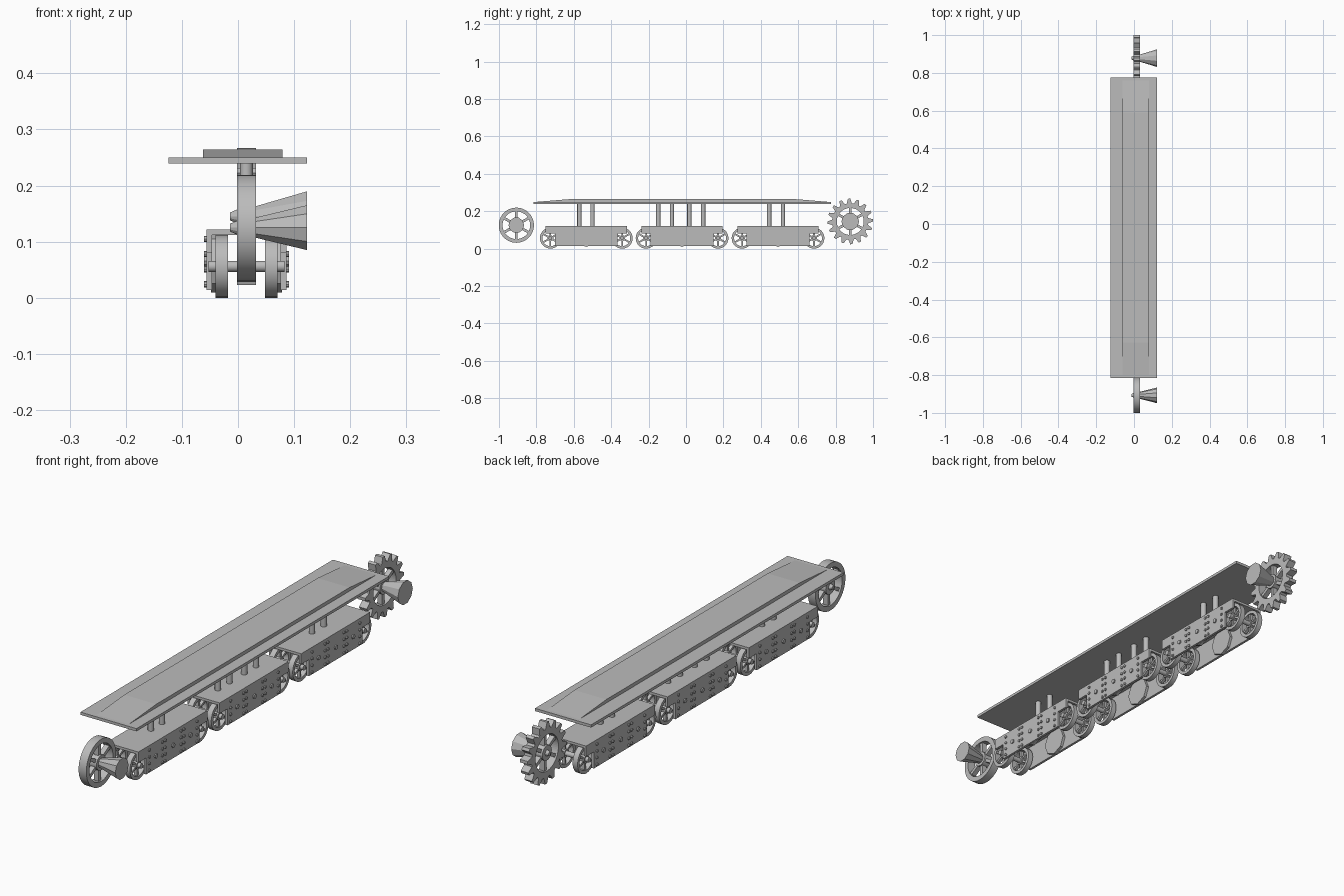
import bpy, bmesh, math
from mathutils import Matrix

cube = bpy.data.objects.get("Cube")
if cube:
    bpy.data.objects.remove(cube)

steel = bpy.data.materials.new("steel_grey")
steel.use_nodes = True
GREY = (0.5, 0.5, 0.5, 1)
steel.diffuse_color = GREY
steel.node_tree.nodes["Principled BSDF"].inputs["Base Color"].default_value = GREY
MID = 0.015  # lengthwise centre plane


def finish(name, bm, smooth=False):
    bmesh.ops.recalc_face_normals(bm, faces=bm.faces)
    mesh = bpy.data.meshes.new(name)
    bm.to_mesh(mesh)
    bm.free()
    mesh.materials.append(steel)
    ob = bpy.data.objects.new(name, mesh)
    bpy.context.collection.objects.link(ob)
    if smooth:
        bpy.ops.object.select_all(action='DESELECT')
        ob.select_set(True)
        bpy.context.view_layer.objects.active = ob
        bpy.ops.object.shade_smooth_by_angle(angle=math.radians(35))
    return ob


def add_prism(bm, outline, x0, x1):
    """Extrude a (y, z) outline from x0 to x1."""
    face = bm.faces.new([bm.verts.new((x0, y, z)) for y, z in outline])
    new = bmesh.ops.extrude_face_region(bm, geom=[face])["geom"]
    bmesh.ops.translate(bm, vec=(x1 - x0, 0, 0),
                        verts=[v for v in new if isinstance(v, bmesh.types.BMVert)])


def add_rod(bm, x0, x1, y, z, r0, r1=None, sides=16):
    """Cylinder or cone along x."""
    turn = Matrix.Translation(((x0 + x1) / 2, y, z)) @ Matrix.Rotation(math.pi / 2, 4, 'Y')
    bmesh.ops.create_cone(bm, cap_ends=True, segments=sides, radius1=r0,
                          radius2=r0 if r1 is None else r1, depth=x1 - x0, matrix=turn)


def add_ring(bm, x0, x1, y, z, inner, radii):
    """Rim whose outer radius follows the list of radii."""
    n = len(radii)
    loops = []
    for k in range(n):
        a = math.tau * k / n
        c, s = math.cos(a), math.sin(a)
        loops.append([bm.verts.new((x, y + r * c, z + r * s)) for x, r in
                      ((x0, inner), (x0, radii[k]), (x1, radii[k]), (x1, inner))])
    for k in range(n):
        a, b = loops[k], loops[(k + 1) % n]
        for i in range(4):
            j = (i + 1) % 4
            bm.faces.new((a[i], a[j], b[j], b[i]))


def add_spokes(bm, x0, x1, y, z, length, width, count):
    for k in range(count):
        a = math.tau * (k + 0.5) / count
        place = (Matrix.Translation(((x0 + x1) / 2, y, z)) @ Matrix.Rotation(a, 4, 'X')
                 @ Matrix.Translation((0, length / 2, 0))
                 @ Matrix.Diagonal((x1 - x0, length, width, 1)))
        bmesh.ops.create_cube(bm, size=1, matrix=place)


def spoked_wheel(name, x0, x1, y, z, inner, radii, hub, spokes, width, smooth=True):
    bm = bmesh.new()
    add_ring(bm, x0, x1, y, z, inner, radii)
    inset = (x1 - x0) * 0.2
    add_spokes(bm, x0 + inset, x1 - inset, y, z, inner * 1.03, width, spokes)
    add_rod(bm, x0, x1, y, z, hub)
    return finish(name, bm, smooth)


# Long cover plate with a raised, ramped centre strip
bm = bmesh.new()
add_prism(bm, [(-0.815, 0.239), (0.775, 0.239), (0.775, 0.25), (-0.815, 0.25)], -0.124, 0.123)
finish("cover_plate", bm)
bm = bmesh.new()
add_prism(bm, [(-0.812, 0.249), (0.772, 0.249), (0.59, 0.264), (-0.627, 0.264)], -0.062, 0.079)
finish("raised_strip", bm)

# End wheel and drive sprocket, with flared axle cones
spoked_wheel("idler_wheel", -0.002, 0.032, -0.907, 0.125, 0.074, [0.094] * 40, 0.03, 6, 0.014)
teeth = [r for _ in range(16) for r in (0.122, 0.122, 0.097, 0.097)]
spoked_wheel("drive_sprocket", -0.002, 0.032, 0.878, 0.145, 0.072, teeth, 0.03, 6, 0.014, False)
for name, y, z, r in (("idler", -0.907, 0.125, 0.042), ("sprocket", 0.878, 0.145, 0.047)):
    bm = bmesh.new()
    add_rod(bm, 0.028, 0.123, y, z, 0.018, r, 10)
    finish(name + "_axle_cone", bm)
    bm = bmesh.new()
    add_rod(bm, -0.014, 0.0, y, z, 0.007, 0.013, 12)
    finish(name + "_hub_cap", bm)

# Three bogies: top plate, notched side plates, bolts, axles and road wheels
HALF, NOTCH, BOT, TOP = 0.217, 0.168, 0.014, 0.122
AXLE_Y, AXLE_Z = 0.192, 0.056
for i, cy in enumerate((-0.533, -0.021, 0.492)):
    tag = ("front", "middle", "rear")[i] + "_bogie_"
    bm = bmesh.new()
    add_prism(bm, [(cy - HALF, 0.112), (cy + HALF, 0.112), (cy + HALF, TOP), (cy - HALF, TOP)],
              -0.05, 0.085)
    finish(tag + "top", bm)

    for side, word in ((-1, "right_"), (1, "left_")):
        xin, xout = sorted((MID + side * 0.061, MID + side * 0.071))
        outer = MID + side * 0.071
        outline = [(-NOTCH, BOT), (NOTCH, BOT), (NOTCH, 0.08), (HALF, 0.08), (HALF, TOP),
                   (-HALF, TOP), (-HALF, 0.08), (-NOTCH, 0.08)]
        bm = bmesh.new()
        add_prism(bm, [(cy + y, z) for y, z in outline], xin, xout)
        finish(tag + word + "side_plate", bm)

        # Eight-sided pad inside the plate
        bm = bmesh.new()
        a, b = sorted((MID + side * 0.05, MID + side * 0.063))
        add_rod(bm, a, b, cy, 0.065, 0.056, sides=8)
        finish(tag + word + "inner_pad", bm)

        # Columns of rivets with larger bolts between them
        bm = bmesh.new()
        a, b = sorted((outer - side * 0.001, outer + side * 0.005))
        for dy in (-0.15, -0.068, -0.05, 0.05, 0.068, 0.15):
            for k in range(4):
                add_rod(bm, a, b, cy + dy, 0.024 + k * 0.027, 0.0055, sides=8)
        for dy in (-0.109, 0, 0.109):
            add_rod(bm, a, b, cy + dy, 0.066, 0.009, sides=8)
        finish(tag + word + "rivets", bm)

        for end, place in ((-1, "front_"), (1, "rear_")):
            a, b = sorted((MID + side * 0.033, MID + side * 0.055))
            spoked_wheel(tag + word + place + "wheel", a, b, cy + end * AXLE_Y, AXLE_Z,
                         0.043, [0.056] * 28, 0.016, 6, 0.009)

    bm = bmesh.new()
    for end in (-1, 1):
        add_rod(bm, MID - 0.068, MID + 0.068, cy + end * AXLE_Y, AXLE_Z, 0.01)
    finish(tag + "axles", bm, True)

# Support posts under the cover plate
for y in (-0.57, -0.5, -0.148, -0.075, 0.018, 0.092, 0.445, 0.519):
    bm = bmesh.new()
    bmesh.ops.create_cone(bm, cap_ends=True, segments=12, radius1=0.0115, radius2=0.0115,
                          depth=0.124, matrix=Matrix.Translation((MID, y, 0.181)))
    finish("support_post", bm, True)
